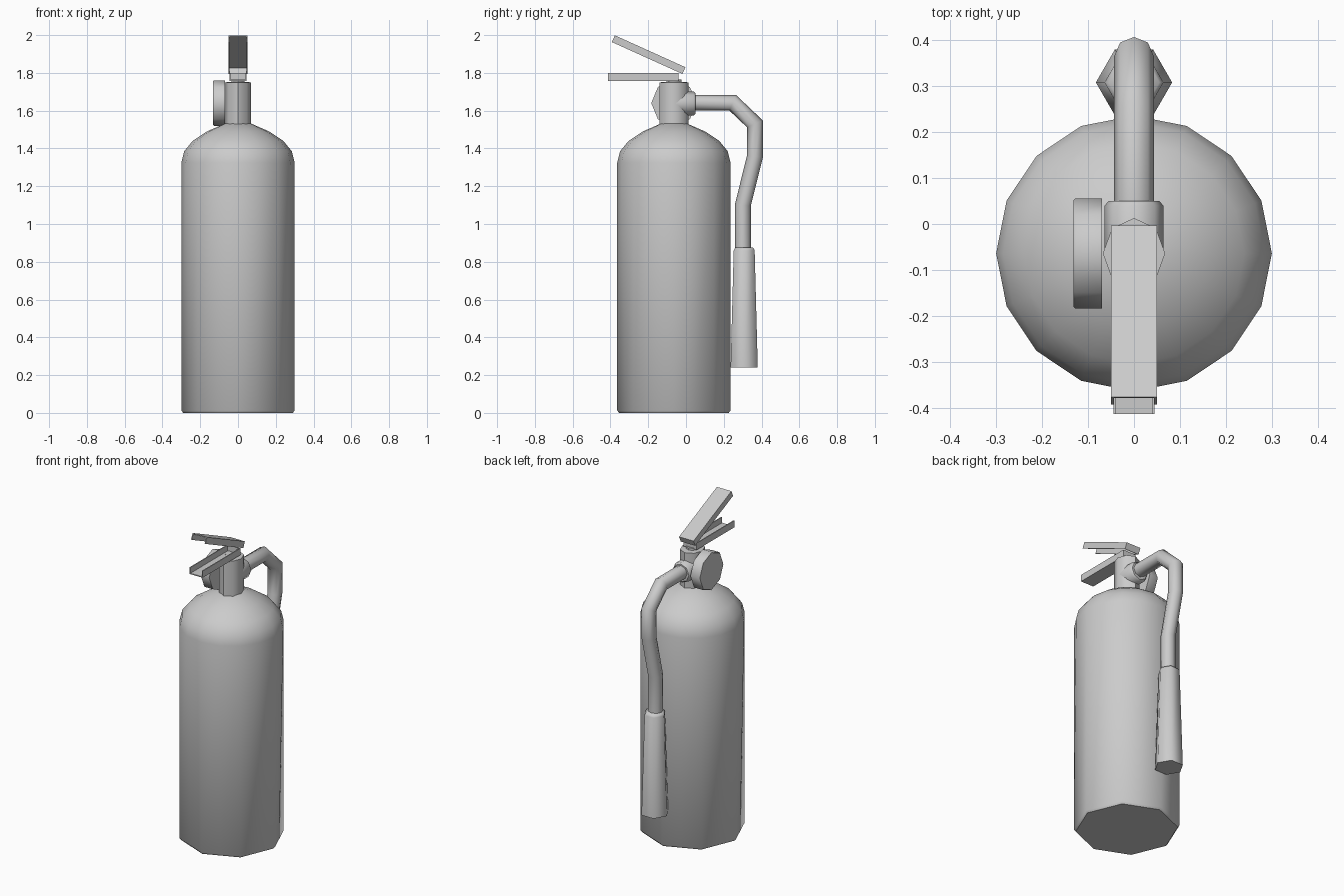
import bpy, bmesh, math
from mathutils import Vector, Matrix

cube = bpy.data.objects.get("Cube")
if cube:
    bpy.data.objects.remove(cube, do_unlink=True)

grey = bpy.data.materials.new("plain_grey")
grey.use_nodes = True
grey.diffuse_color = (0.6, 0.6, 0.6, 1)
grey.node_tree.nodes["Principled BSDF"].inputs["Base Color"].default_value = (0.6, 0.6, 0.6, 1)

AXIS_Y = -0.064   # centre line of the tank


def make_object(name, bm, smooth=50):
    bmesh.ops.recalc_face_normals(bm, faces=bm.faces)
    mesh = bpy.data.meshes.new(name)
    bm.to_mesh(mesh)
    bm.free()
    mesh.materials.append(grey)
    obj = bpy.data.objects.new(name, mesh)
    bpy.context.collection.objects.link(obj)
    bpy.ops.object.select_all(action='DESELECT')
    obj.select_set(True)
    bpy.context.view_layer.objects.active = obj
    if smooth:
        bpy.ops.object.shade_smooth_by_angle(angle=math.radians(smooth))
    return obj


def skin(bm, rings):
    """Bridge rings of points and cap both ends."""
    loops = [[bm.verts.new(p) for p in ring] for ring in rings]
    n = len(loops[0])
    for a, b in zip(loops, loops[1:]):
        for i in range(n):
            j = (i + 1) % n
            bm.faces.new((a[i], a[j], b[j], b[i]))
    bm.faces.new(loops[0])
    bm.faces.new(loops[-1])


def lathe(name, profile, sides, matrix, smooth=50, half_from=0):
    """Turn (radius, height) points; the first half_from rings have half the sides."""
    bm = bmesh.new()
    rings = []
    for k, (r, h) in enumerate(profile):
        ring = []
        for i in range(sides):
            a = 2 * math.pi * i / sides
            rr = r * math.cos(2 * math.pi / sides) if k < half_from and i % 2 else r
            ring.append(matrix @ Vector((rr * math.cos(a), rr * math.sin(a), h)))
        rings.append(ring)
    skin(bm, rings)
    return make_object(name, bm, smooth)


def channel(name, half_width, length, height, wall, matrix):
    """U-shaped strip along -y: floor, two sides, closed back, open front and top."""
    bm = bmesh.new()
    w, t = half_width, wall
    outline = [(-w, 0), (w, 0), (w, height), (w - t, height),
               (w - t, t), (t - w, t), (t - w, height), (-w, height)]
    skin(bm, [[matrix @ Vector((x, y, z)) for x, z in outline] for y in (-length, 0)])
    back = [(t - w, t), (w - t, t), (w - t, height), (t - w, height)]
    skin(bm, [[matrix @ Vector((x, y, z)) for x, z in back] for y in (-t, 0)])
    return make_object(name, bm, 0)


# Tank: eight-sided foot blending to a sixteen-sided shoulder and dome
at_axis = Matrix.Translation((0, AXIS_Y, 0))
lathe("tank", [(0.29, 0), (0.3, 0.012), (0.3, 1.325), (0.285, 1.385), (0.24, 1.44),
               (0.165, 1.49), (0.066, 1.533)], 16, at_axis, half_from=2)

# Valve neck
lathe("valve_neck", [(0.077, 1.5), (0.077, 1.75), (0.04, 1.752), (0.04, 1.765)], 8,
      at_axis @ Matrix.Diagonal((0.88, 1, 1, 1)))

# Pressure gauge on the side of the neck
lathe("pressure_gauge", [(0.12, 0), (0.12, 0.057), (0.116, 0.062)], 8,
      Matrix.Translation((-0.07, AXIS_Y, 1.64)) @ Matrix.Rotation(-math.pi / 2, 4, 'Y'))

# Collar joining the hose to the neck
lathe("hose_collar", [(0.064, 0), (0.064, 0.1), (0.055, 0.11)], 8,
      Matrix.Translation((0, -0.06, 1.638)) @ Matrix.Rotation(-math.pi / 2, 4, 'X'))

# Hose: eight-sided tube with mitred bends
path = [Vector((0, y, z)) for y, z in
        [(0.03, 1.642), (0.247, 1.642), (0.365, 1.53), (0.365, 1.357), (0.301, 1.1), (0.301, 0.86)]]
bm = bmesh.new()
rings = []
for i, p in enumerate(path):
    before = (p - path[max(i - 1, 0)]).normalized()
    after = (path[min(i + 1, len(path) - 1)] - p).normalized()
    tangent = (before + after).normalized()
    side = tangent.cross(Vector((1, 0, 0)))
    stretch = 1 / max(tangent.dot(after), tangent.dot(before))
    rings.append([p + Vector((0.043 * math.cos(a), 0, 0)) + side * 0.042 * stretch * math.sin(a)
                  for a in (math.pi * k / 4 for k in range(8))])
skin(bm, rings)
make_object("hose", bm)

# Discharge horn
lathe("discharge_horn", [(0.083, 0.24), (0.064, 0.86), (0.055, 0.875)], 6,
      Matrix.Translation((0, 0.308, 0)), smooth=65)

# Carrying handle opens upward, squeeze lever opens downward
channel("carry_handle", 0.045, 0.373, 0.042, 0.006, Matrix.Translation((0, -0.04, 1.758)))
channel("squeeze_lever", 0.05, 0.41, 0.039, 0.006,
        Matrix.Translation((0, -0.003, 1.83)) @ Matrix.Rotation(math.radians(-24.3), 4, 'X')
        @ Matrix.Diagonal((1, 1, -1, 1)))
